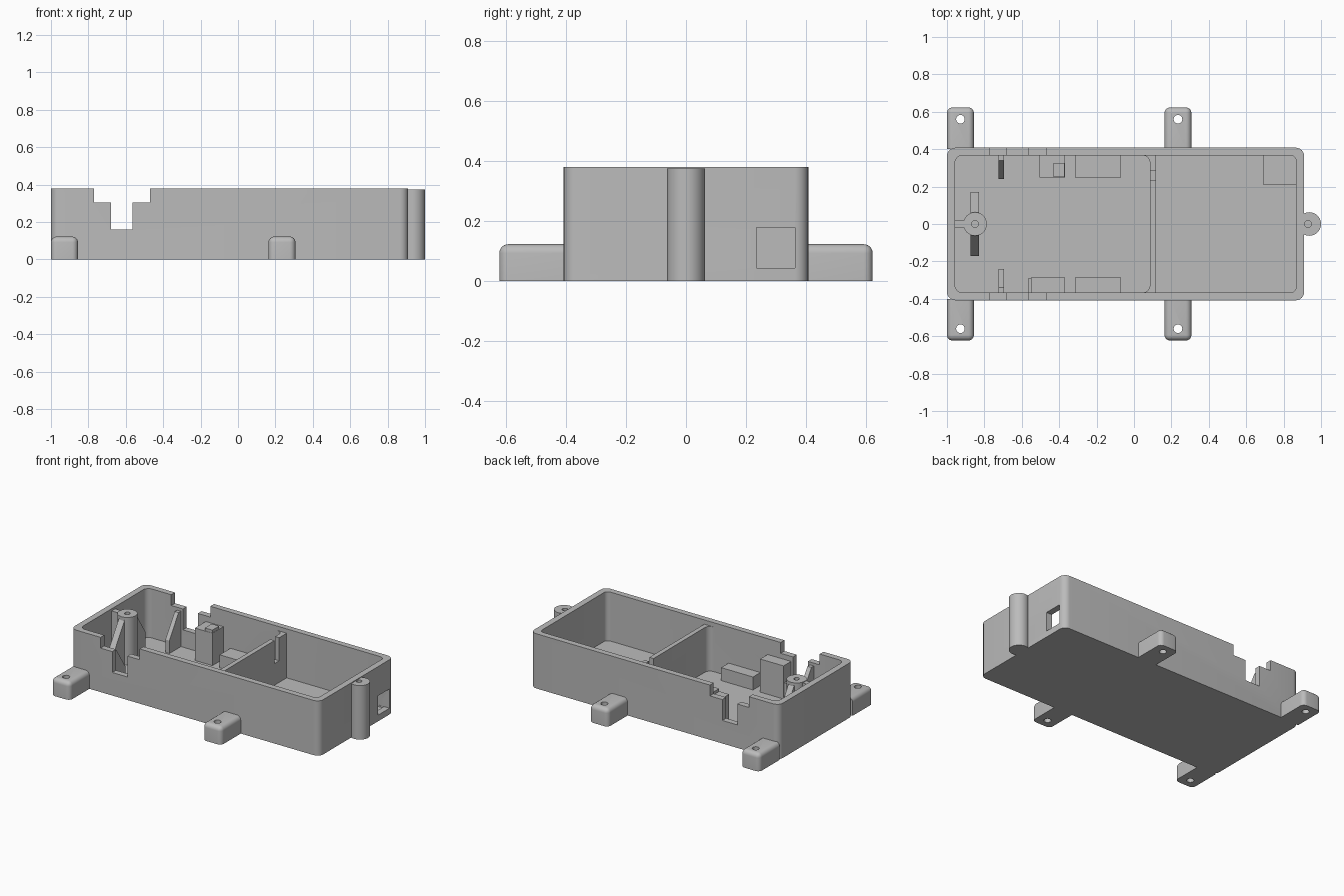
import bpy, bmesh, math
from mathutils import Matrix, Vector

if "Cube" in bpy.data.objects:
    bpy.data.objects.remove(bpy.data.objects["Cube"], do_unlink=True)

GREY = (0.5, 0.5, 0.5, 1)
mat = bpy.data.materials.new("grey plastic")
mat.diffuse_color = GREY
mat.use_nodes = True
mat.node_tree.nodes["Principled BSDF"].inputs["Base Color"].default_value = GREY

H, FLOOR, IN_Y = 0.38, 0.04, 0.367


def finish(name, bm):
    bmesh.ops.recalc_face_normals(bm, faces=bm.faces)
    me = bpy.data.meshes.new(name)
    bm.to_mesh(me)
    bm.free()
    me.materials.append(mat)
    ob = bpy.data.objects.new(name, me)
    bpy.context.collection.objects.link(ob)
    return ob


def box(name, x, y, z, radius=0, rounded=None, segments=6):
    """Box from (min, max) pairs; edges passing the rounded rule are bevelled."""
    bm = bmesh.new()
    bmesh.ops.create_cube(bm, size=1)
    for v in bm.verts:
        v.co = Vector([(r[0] + r[1]) / 2 + c * (r[1] - r[0])
                       for c, r in zip(v.co, (x, y, z))])
    if radius:
        edges = [e for e in bm.edges if rounded(*[v.co for v in e.verts])]
        bmesh.ops.bevel(bm, geom=edges, offset=radius, segments=segments,
                        profile=0.5, affect='EDGES')
    return finish(name, bm)


def cylinder(name, x, y, r, z0, z1):
    bm = bmesh.new()
    bmesh.ops.create_cone(bm, cap_ends=True, segments=40, radius1=r, radius2=r,
                          depth=z1 - z0,
                          matrix=Matrix.Translation((x, y, (z0 + z1) / 2)))
    return finish(name, bm)


def fin(name, x0, x1, profile):
    """Extrude a (y, z) profile from x0 to x1."""
    bm = bmesh.new()
    face = bm.faces.new([bm.verts.new((x0, y, z)) for y, z in profile])
    new = bmesh.ops.extrude_face_region(bm, geom=[face])["geom"]
    bmesh.ops.translate(bm, vec=(x1 - x0, 0, 0),
                        verts=[g for g in new if isinstance(g, bmesh.types.BMVert)])
    return finish(name, bm)


def boolean(target, other, operation='DIFFERENCE'):
    mod = target.modifiers.new("boolean", 'BOOLEAN')
    mod.operation, mod.object, mod.solver = operation, other, 'EXACT'
    deps = bpy.context.evaluated_depsgraph_get()
    me = bpy.data.meshes.new_from_object(target.evaluated_get(deps))
    target.modifiers.clear()
    target.data = me
    bpy.data.objects.remove(other, do_unlink=True)


def vertical(a, b):
    return abs(a.z - b.z) > 0.01


# Case shell with two compartments
case = box("case", (-1, 0.91), (-0.408, 0.408), (0, H), 0.045, vertical)
boolean(case, box("front_cavity", (-0.957, 0.085), (-IN_Y, IN_Y), (FLOOR, 0.5),
                  0.04, vertical))
boolean(case, box("rear_cavity", (0.117, 0.867), (-IN_Y, IN_Y), (FLOOR, 0.5), 0.03,
                  lambda a, b: vertical(a, b) and a.x > 0.5))

# Lowered divider with a wire slot
boolean(case, box("divider_trim", (0.03, 0.15), (-IN_Y, IN_Y), (0.35, 0.5)))
boolean(case, box("wire_slot", (0.06, 0.14), (0.235, 0.285), (0.19, 0.5)))

# Stepped notches through both long walls
boolean(case, box("wide_notch", (-0.77, -0.47), (-0.6, 0.6), (0.305, 0.5)))
boolean(case, box("deep_notch", (-0.68, -0.565), (-0.6, 0.6), (0.16, 0.5)))

# Square opening in the end wall and shallow floor recess behind it
boolean(case, box("end_opening", (0.8, 1), (0.235, 0.363), (0.043, 0.177)))
boolean(case, box("floor_recess", (0.693, 0.866), (0.21, 0.366), (0.03, 0.1)))

# Screw lug on the end wall
lug = cylinder("end_lug", 0.937, 0, 0.063, 0, 0.375)
boolean(lug, cylinder("lug_hole", 0.93, 0, 0.018, 0.1, 0.5))
boolean(lug, box("lug_trim", (0.8, 0.89), (-0.2, 0.2), (-0.1, 0.5)))
smooth = [case, lug]

# Mounting ears
for side, s in (("left", 1), ("right", -1)):
    for end, x in (("front", -0.928), ("rear", 0.235)):
        inner, outer = 0.4 * s, 0.623 * s

        def outside(a, b):
            if vertical(a, b):
                return abs(a.y) > 0.5
            return a.z > 0.1 and b.z > 0.1 and max(abs(a.y), abs(b.y)) > 0.5

        ear = box(f"{end}_{side}_ear", (x - 0.072, x + 0.072),
                  (min(inner, outer), max(inner, outer)), (0, 0.122), 0.03, outside)
        boolean(ear, cylinder("ear_hole", x, 0.56 * s, 0.023, -0.1, 0.3))
        smooth.append(ear)

# Screw post with wall web
post = cylinder("screw_post", -0.85, 0, 0.063, FLOOR - 0.01, 0.37)
boolean(post, cylinder("post_hole", -0.85, 0, 0.018, 0.12, 0.5))
smooth.append(post)
box("post_web", (-0.965, -0.905), (-0.02, 0.02), (FLOOR - 0.01, 0.365))

# Mirrored inner supports
for side, s in (("left", 1), ("right", -1)):
    fin(f"post_gusset_{side}", -0.873, -0.829,
        [(s * y, z) for y, z in ((0.045, 0.03), (0.17, 0.03), (0.17, 0.18), (0.06, 0.35),
                                 (0.045, 0.35))])
    fin(f"wall_fin_{side}", -0.725, -0.695,
        [(s * y, z) for y, z in ((0.375, 0.03), (0.24, 0.03), (0.24, 0.13),
                                 (0.34, 0.285), (0.375, 0.285))])

# Tall blocks and low ledges along the walls
box("tall_block_left", (-0.505, -0.37), (0.248, 0.37), (0.03, 0.265))
box("tall_block_left_step", (-0.43, -0.372), (0.25, 0.325), (0.03, 0.285))
box("tall_block_right", (-0.55, -0.37), (-0.37, -0.285), (0.03, 0.27))
box("tall_block_right_step", (-0.567, -0.54), (-0.37, -0.292), (0.03, 0.15))
box("low_ledge_left", (-0.315, -0.07), (0.248, 0.37), (0.03, 0.13))
box("low_ledge_right", (-0.315, -0.07), (-0.37, -0.285), (0.03, 0.13))

# Smooth the rounded parts, keep crisp edges
bpy.ops.object.select_all(action='DESELECT')
for ob in smooth:
    ob.select_set(True)
bpy.context.view_layer.objects.active = case
bpy.ops.object.shade_smooth_by_angle(angle=math.radians(30))
